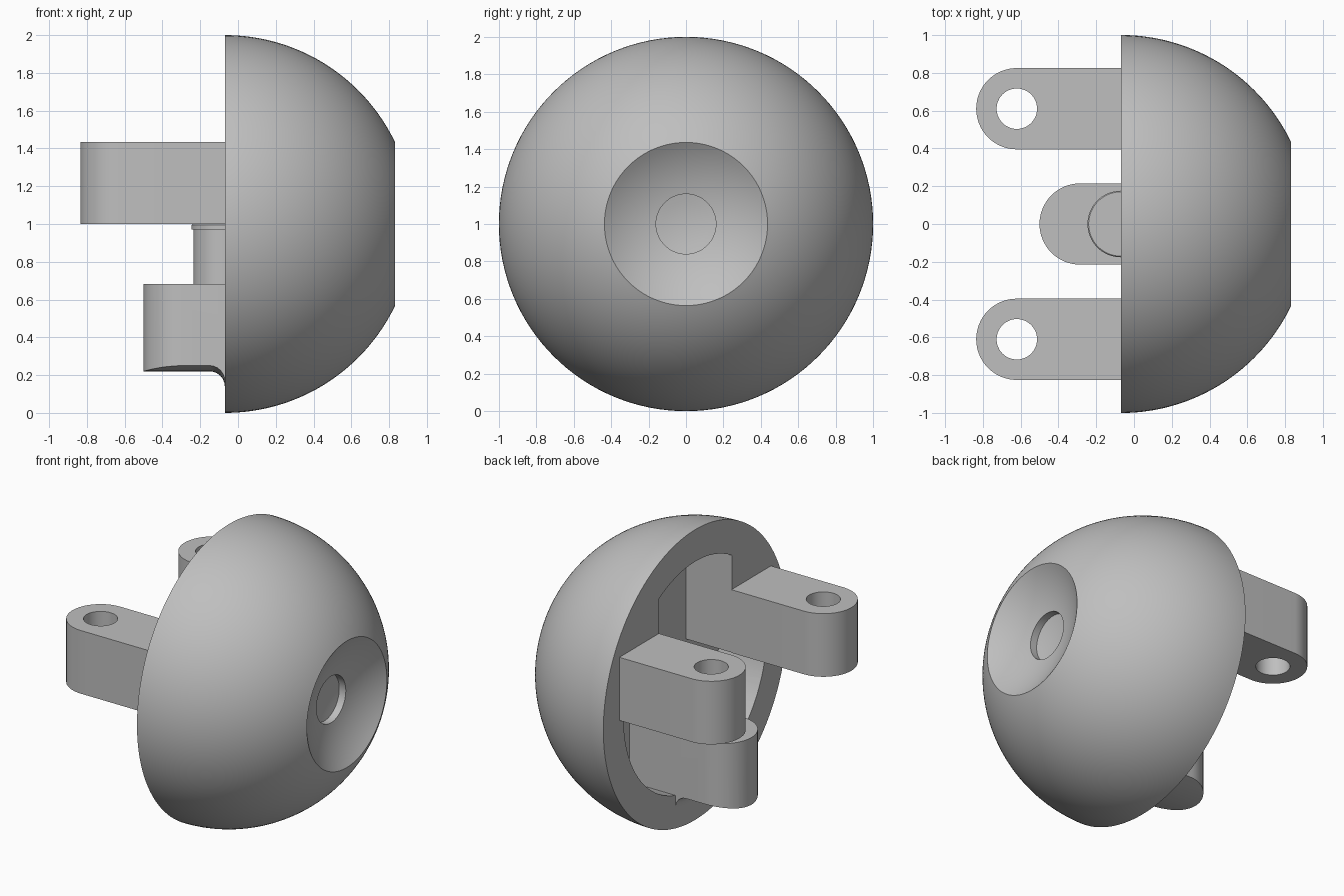
import bpy, bmesh
from math import sin, cos, pi, radians, sqrt, asin
from mathutils import Vector

cube = bpy.data.objects.get("Cube")
if cube:
    bpy.data.objects.remove(cube, do_unlink=True)

grey = bpy.data.materials.new("plain grey")
grey.use_nodes = True
colour = (0.52, 0.52, 0.52, 1)
grey.diffuse_color = colour
grey.node_tree.nodes["Principled BSDF"].inputs["Base Color"].default_value = colour

BACK = -0.07      # plane of the flat rim
FLOOR = 0.28      # bottom of the cavity
CAVITY = 0.78     # cavity radius
MID = 1.0         # height of the dome axis


def finish(name, bm):
    bmesh.ops.remove_doubles(bm, verts=bm.verts, dist=1e-5)
    bmesh.ops.recalc_face_normals(bm, faces=bm.faces)
    mesh = bpy.data.meshes.new(name)
    bm.to_mesh(mesh)
    bm.free()
    obj = bpy.data.objects.new(name, mesh)
    bpy.context.collection.objects.link(obj)
    mesh.materials.append(grey)
    return obj


def lathe(name, profile, origin, axis, steps=96):
    """Spin (distance along axis, radius) points about an axis."""
    bm = bmesh.new()
    axis, origin = Vector(axis), Vector(origin)
    side = Vector((0, 1, 0))
    verts = [bm.verts.new(origin + axis * a + side * r) for a, r in profile]
    edges = [bm.edges.new(pair) for pair in zip(verts, verts[1:])]
    bmesh.ops.spin(bm, geom=verts + edges, cent=origin, axis=axis,
                   angle=2 * pi, steps=steps, use_merge=True)
    return finish(name, bm)


def prism(name, points, push):
    """Extrude a closed outline along a vector."""
    bm = bmesh.new()
    face = bm.faces.new([bm.verts.new(p) for p in points])
    top = bmesh.ops.extrude_face_region(bm, geom=[face])["geom"]
    bmesh.ops.translate(bm, vec=push,
                        verts=[g for g in top if isinstance(g, bmesh.types.BMVert)])
    return finish(name, bm)


def boolean(obj, cutter, operation):
    cutter.hide_render = True
    mod = obj.modifiers.new("cut", "BOOLEAN")
    mod.object, mod.operation, mod.solver = cutter, operation, "EXACT"
    select(obj)
    bpy.ops.object.modifier_apply(modifier=mod.name)
    bpy.data.objects.remove(cutter, do_unlink=True)


def select(obj):
    bpy.ops.object.select_all(action="DESELECT")
    obj.select_set(True)
    bpy.context.view_layer.objects.active = obj


def lug_outline(x_round, x_end, y, z, r=0.215, n=32):
    """Straight bar with a round end towards -x."""
    pts = [(x_round - r * sin(pi * i / n), y + r * cos(pi * i / n), z)
           for i in range(n + 1)]
    return pts + [(x_end, y - r, z), (x_end, y + r, z)]


# Dome with a concave dish and a shallow recess in its nose
front, dish = 0.83, 0.76
rim = sqrt(1 - (front - BACK) ** 2)
hole = 0.16
bowl = front + sqrt(dish ** 2 - rim ** 2)
n = 40
sweep = pi / 2 - asin(rim)
profile = [(BACK, 0)]
profile += [(BACK + sin(sweep * i / n), cos(sweep * i / n)) for i in range(n + 1)]
for i in range(1, 13):
    r = rim + (hole - rim) * i / 12
    profile.append((bowl - sqrt(dish ** 2 - r * r), r))
for i in range(5):
    r = hole * (1 - i / 4)
    profile.append((bowl - 0.05 - sqrt(dish ** 2 - r * r), r))
dome = lathe("dome", profile, (0, 0, MID), (1, 0, 0), steps=128)

# Cavity: full round below the axis, a narrow slot above it
slot = 0.4
a = asin(slot / CAVITY)
outline = [(CAVITY * cos(pi + pi * i / 48), CAVITY * sin(pi + pi * i / 48))
           for i in range(49)]
outline.append((slot, 0))
outline += [(CAVITY * sin(a - 2 * a * i / 16), CAVITY * cos(a - 2 * a * i / 16))
            for i in range(17)]
outline.append((-slot, 0))
start = BACK - 0.2
cavity = prism("cavity_cutter", [(start, y, MID + z) for y, z in outline],
               (FLOOR - start, 0, 0))
boolean(dome, cavity, "DIFFERENCE")
parts = [dome]

# Pair of drilled side arms
for name, y in (("left_arm", -0.61), ("right_arm", 0.61)):
    arm = prism(name, lug_outline(-0.62, BACK, y, MID), (0, 0, 0.435))
    drill = lathe("drill", [(-0.2, 0), (-0.2, 0.107), (0.7, 0.107), (0.7, 0)],
                  (-0.62, y, MID), (0, 0, 1), 48)
    boolean(arm, drill, "DIFFERENCE")
    parts.append(arm)

# Lower lug, with a rounded underside flaring into the rim
lug = prism("lower_lug", lug_outline(-0.285, FLOOR, 0, 0.1), (0, 0, 0.583))
flare = 0.08
limit = [(-0.7, 0), (-0.7, CAVITY)]
limit += [(BACK - flare + flare * sin(t), CAVITY + flare - flare * cos(t))
          for t in (radians(15 * i) for i in range(7))]
limit += [(FLOOR + 0.1, CAVITY + flare), (FLOOR + 0.1, 0)]
boolean(lug, lathe("lug_limit", limit, (0, 0, MID), (1, 0, 0)), "INTERSECT")
parts.append(lug)

# Upright pin with a thin collar
parts.append(lathe("pin", [(0.6, 0), (0.6, 0.166), (0.97, 0.166), (0.97, 0.176),
                           (0.995, 0.176), (1, 0.17), (1, 0)],
                   (BACK, 0, 0), (0, 0, 1), 64))

for obj in parts:
    select(obj)
    bpy.ops.object.shade_smooth_by_angle(angle=radians(25))
